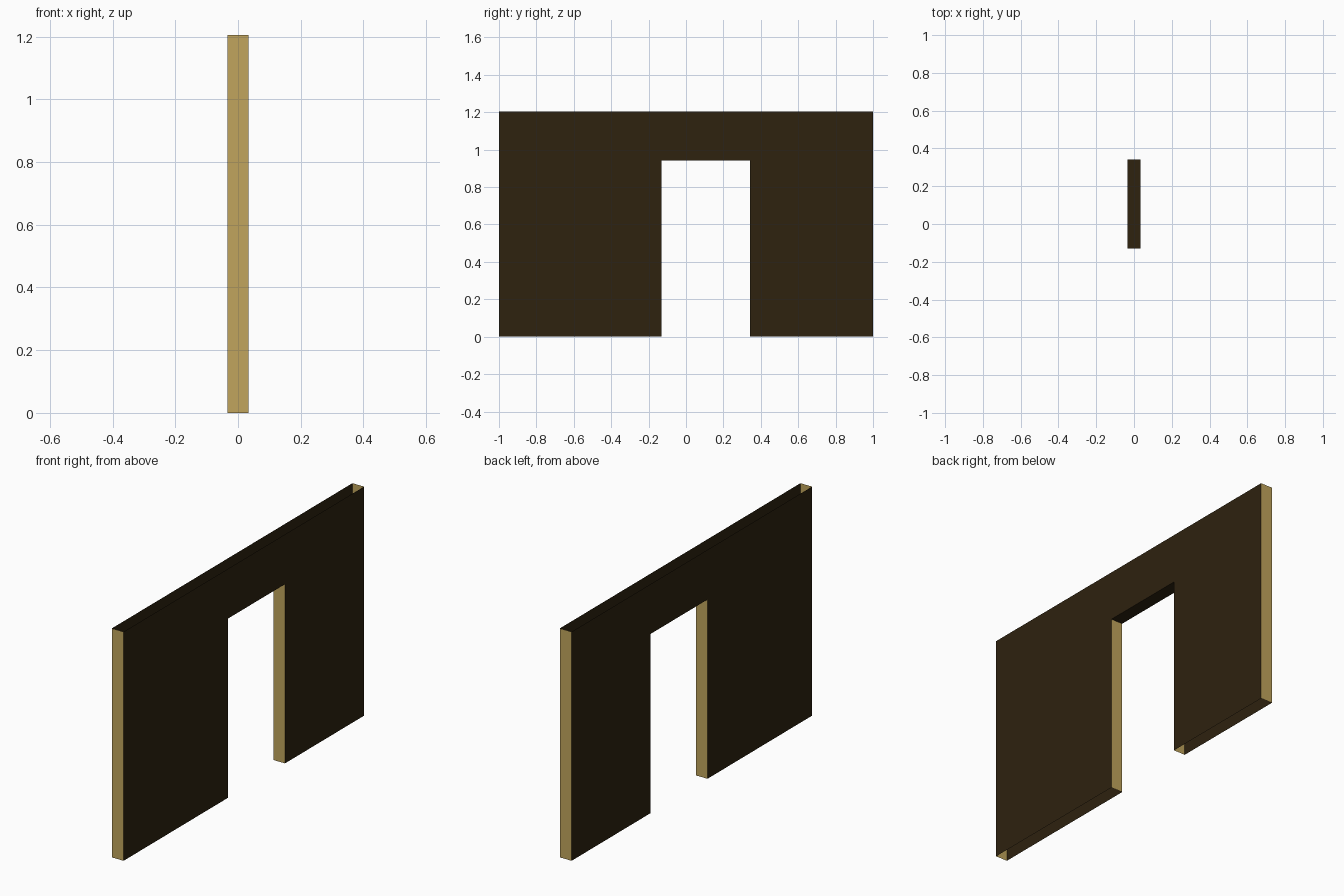
import bpy

if "Cube" in bpy.data.objects:
    bpy.data.objects.remove(bpy.data.objects["Cube"])

# Overall sizes
T = 0.034            # half thickness
H = 1.205            # wall height
Y0, Y1 = -1.0, 1.0   # wall ends
D0, D1 = -0.13, 0.342  # doorway sides
DH = 0.943           # doorway height


def material(name, rgb):
    lin = [((c / 255 + 0.055) / 1.055) ** 2.4 for c in rgb]
    m = bpy.data.materials.new(name)
    m.diffuse_color = (*lin, 1)
    m.use_nodes = True
    m.node_tree.nodes["Principled BSDF"].inputs["Base Color"].default_value = m.diffuse_color
    return m


dark = material("dark_brown", (46, 34, 15))
tan = material("tan_edge", (193, 165, 93))


def sheet(name, verts, faces, mat):
    me = bpy.data.meshes.new(name)
    me.from_pydata(verts, [], faces)
    me.materials.append(mat)
    ob = bpy.data.objects.new(name, me)
    bpy.context.collection.objects.link(ob)
    return ob


# Two large wall faces, each one arch-shaped outline split in quads
outline = [(Y0, 0), (D0, 0), (D0, DH), (D1, DH), (D1, 0), (Y1, 0),
           (Y1, H), (D1, H), (D0, H), (Y0, H)]
quads = [(0, 1, 2, 8, 9), (2, 3, 7, 8), (4, 5, 6, 7, 3)]
for name, x in (("right_wall_face", T), ("left_wall_face", -T)):
    faces = quads if x > 0 else [f[::-1] for f in quads]
    sheet(name, [(x, y, z) for y, z in outline], faces, dark)


# Upright strips closing the wall ends and the door sides (top and bottom stay open)
def upright(name, y, top, facing):
    v = [(-T, y, 0), (T, y, 0), (T, y, top), (-T, y, top)]
    sheet(name, v, [(0, 1, 2, 3) if facing < 0 else (3, 2, 1, 0)], tan)


upright("front_end", Y0, H, -1)
upright("back_end", Y1, H, 1)
upright("front_door_jamb", D0, DH, 1)
upright("back_door_jamb", D1, DH, -1)

# Underside of the door lintel
sheet("door_lintel", [(-T, D0, DH), (-T, D1, DH), (T, D1, DH), (T, D0, DH)],
      [(0, 1, 2, 3)], dark)
